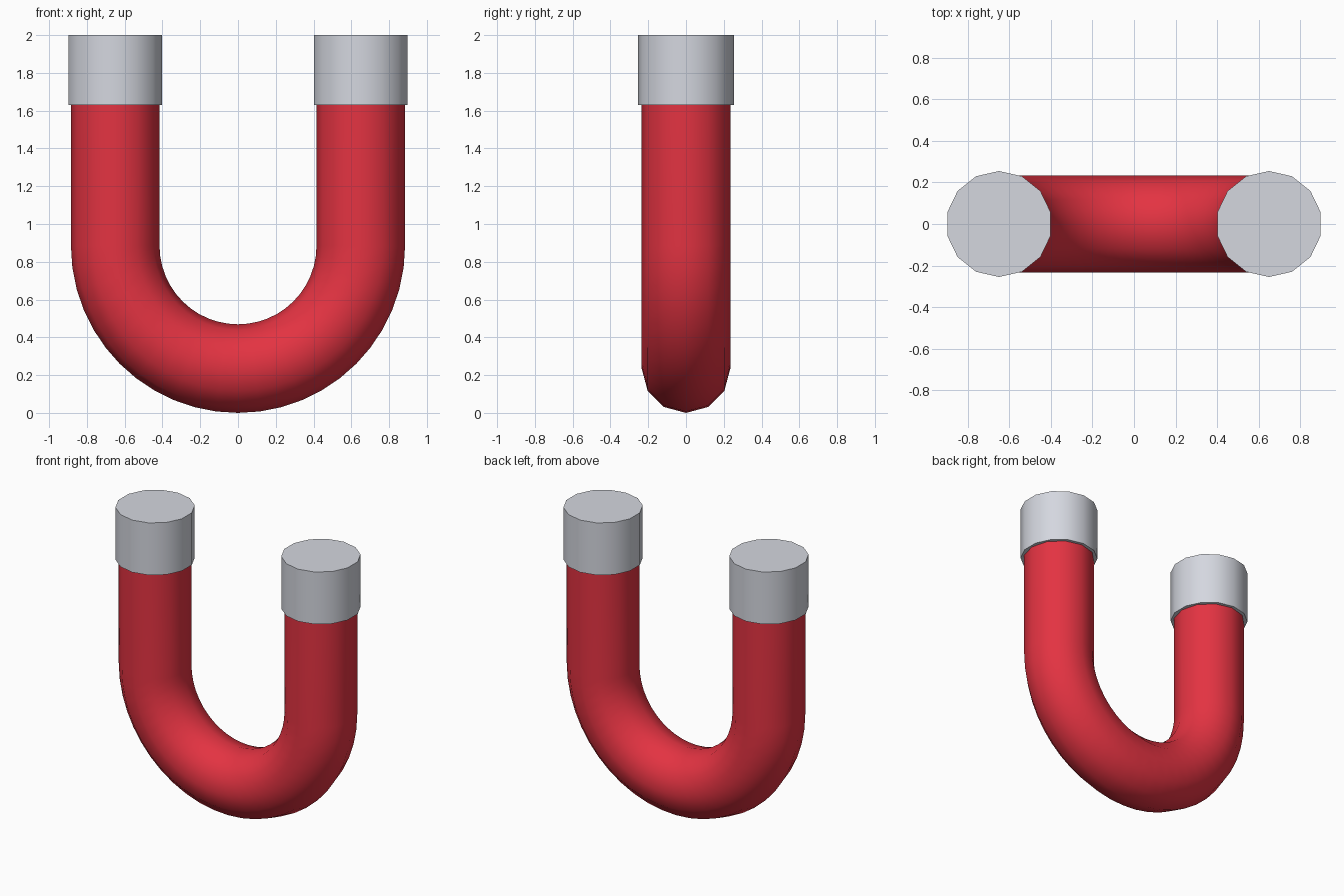
import bpy, bmesh, math
from mathutils import Vector, Matrix

if "Cube" in bpy.data.objects:
    bpy.data.objects.remove(bpy.data.objects["Cube"], do_unlink=True)

BEND = 0.65             # radius of the bend's centre line
TUBE = 0.2345           # tube radius
BEND_Z = BEND + TUBE    # height where the legs become straight
CAP_Z, TOP = 1.63, 2.0


def make_material(name, rgb):
    mat = bpy.data.materials.new(name)
    mat.use_nodes = True
    colour = (*rgb, 1)
    mat.diffuse_color = colour
    mat.node_tree.nodes["Principled BSDF"].inputs["Base Color"].default_value = colour
    return mat


def finish(name, bm, mat, angle):
    bmesh.ops.recalc_face_normals(bm, faces=bm.faces)
    mesh = bpy.data.meshes.new(name)
    bm.to_mesh(mesh)
    bm.free()
    mesh.materials.append(mat)
    obj = bpy.data.objects.new(name, mesh)
    bpy.context.collection.objects.link(obj)
    bpy.ops.object.select_all(action='DESELECT')
    obj.select_set(True)
    bpy.context.view_layer.objects.active = obj
    bpy.ops.object.shade_smooth_by_angle(angle=math.radians(angle))
    return obj


red = make_material("red paint", (0.77, 0.033, 0.054))
steel = make_material("pale steel", (0.66, 0.68, 0.74))

# U-shaped tube: twelve-sided rings swept down one leg, round the bend and up the other
SIDES, STEPS = 12, 24
path = [(Vector((-BEND, 0, CAP_Z + 0.1)), Vector((-1, 0, 0)))]
for i in range(STEPS + 1):
    a = math.pi * (1 + i / STEPS)
    out = Vector((math.cos(a), 0, math.sin(a)))
    path.append((Vector((0, 0, BEND_Z)) + out * BEND, out))
path.append((Vector((BEND, 0, CAP_Z + 0.1)), Vector((1, 0, 0))))

bm = bmesh.new()
rings = []
for centre, out in path:
    ring = []
    for k in range(SIDES):
        t = math.tau * k / SIDES
        ring.append(bm.verts.new(centre + TUBE * (out * math.cos(t) + Vector((0, math.sin(t), 0)))))
    rings.append(ring)
for r0, r1 in zip(rings, rings[1:]):
    for k in range(SIDES):
        n = (k + 1) % SIDES
        bm.faces.new((r0[k], r0[n], r1[n], r1[k]))
bm.faces.new(rings[0])
bm.faces.new(rings[-1])
finish("magnet_body", bm, red, 50)

# Fourteen-sided end caps, with a corner pointing to the front and back
for name, side in (("right_cap", -1), ("left_cap", 1)):
    bm = bmesh.new()
    bmesh.ops.create_cone(bm, cap_ends=True, segments=14, radius1=0.255, radius2=0.255,
                          depth=TOP - CAP_Z)
    first = max(bm.verts, key=lambda v: v.co.y).co
    turn = math.pi / 2 - math.atan2(first.y, first.x)
    bmesh.ops.transform(bm, verts=bm.verts,
                        matrix=Matrix.Translation((side * BEND, 0, (TOP + CAP_Z) / 2))
                        @ Matrix.Rotation(turn, 4, 'Z'))
    finish(name, bm, steel, 30)
